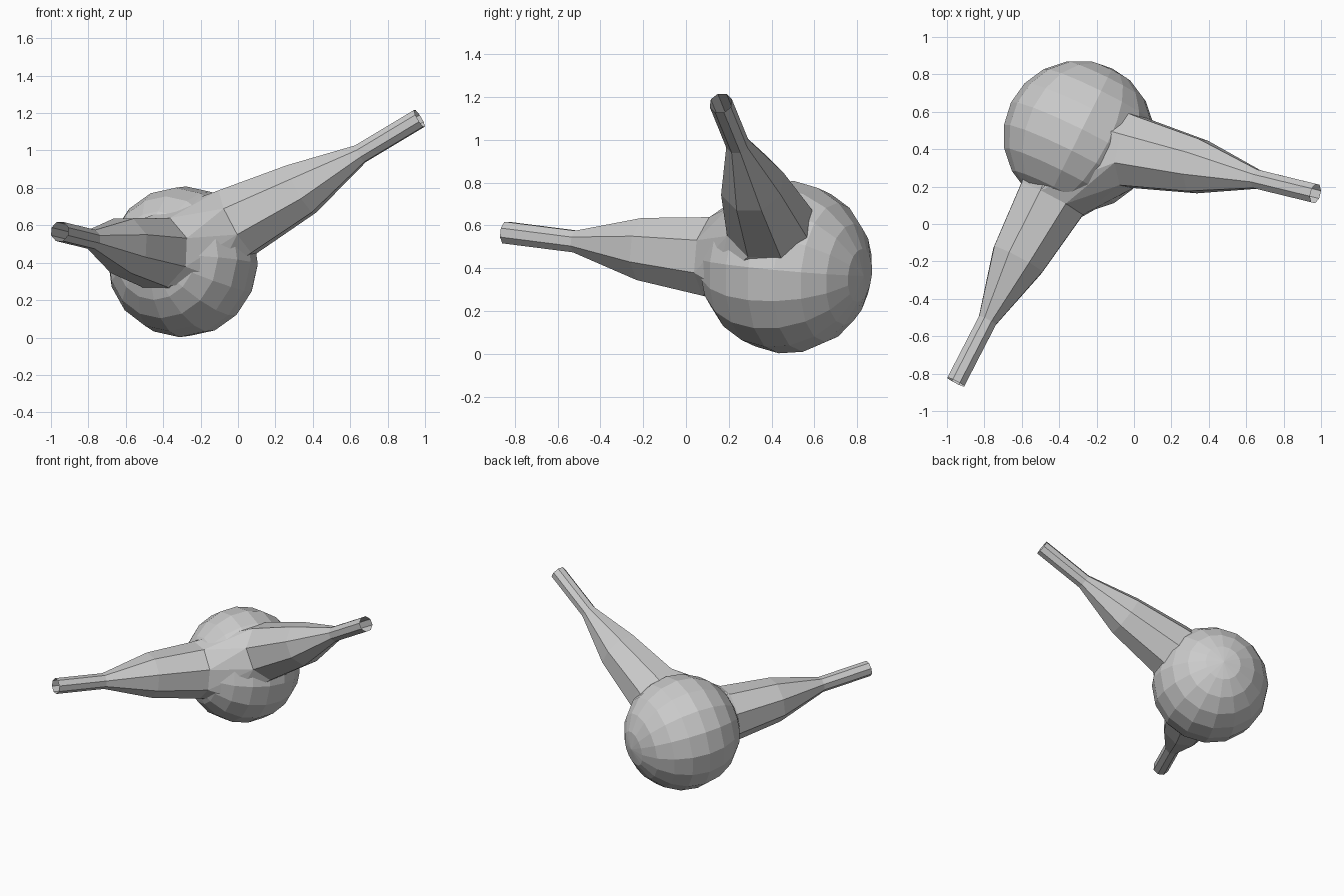
import bpy, bmesh, math
from mathutils import Vector

if "Cube" in bpy.data.objects:
    bpy.data.objects.remove(bpy.data.objects["Cube"])

UP = Vector((0, 0, 1))
SIDES = 8


def ring_points(center, axis, radius):
    side = axis.cross(UP).normalized()
    top = side.cross(axis).normalized()
    angles = [(i + 0.5) * 2 * math.pi / SIDES for i in range(SIDES)]
    return [center + radius * (side * math.cos(a) + top * math.sin(a)) for a in angles]


def finish(bm, name):
    bmesh.ops.recalc_face_normals(bm, faces=bm.faces)
    mesh = bpy.data.meshes.new(name)
    bm.to_mesh(mesh)
    bm.free()
    ob = bpy.data.objects.new(name, mesh)
    bpy.context.collection.objects.link(ob)
    return ob


def make_arm(name, stations):
    """Open-ended faceted tube; returns the ring where it leaves the body."""
    pts = [Vector(s[:3]) for s in stations]
    bm = bmesh.new()
    rings = []
    for i, s in enumerate(stations):
        axis = (pts[min(i + 1, len(pts) - 1)] - pts[max(i - 1, 0)]).normalized()
        rings.append([bm.verts.new(p) for p in ring_points(pts[i], axis, s[3])])
    for a, b in zip(rings, rings[1:]):
        for j in range(SIDES):
            k = (j + 1) % SIDES
            bm.faces.new((a[j], a[k], b[k], b[j]))
    base = [v.co.copy() for v in rings[1]]
    finish(bm, name)
    return base


# Round body, its poles lined up with the front arm
bm = bmesh.new()
bmesh.ops.create_uvsphere(bm, u_segments=16, v_segments=10, radius=0.405)
body = finish(bm, "round_body")
body.rotation_mode = 'QUATERNION'
body.rotation_quaternion = Vector((-0.44, -0.89, 0.1)).to_track_quat('Z', 'Y')
body.location = (-0.295, 0.47, 0.405)

# Two tapering arms: x, y, z, radius
front_base = make_arm("front_arm", [
    (-0.36, 0.30, 0.44, 0.235),
    (-0.44, 0.13, 0.455, 0.2),
    (-0.62, -0.19, 0.49, 0.158),
    (-0.783, -0.515, 0.525, 0.055),
    (-0.953, -0.845, 0.567, 0.055)])
side_base = make_arm("side_arm", [
    (-0.16, 0.42, 0.52, 0.235),
    (0.00, 0.385, 0.62, 0.205),
    (0.34, 0.31, 0.795, 0.155),
    (0.655, 0.24, 0.983, 0.055),
    (0.97, 0.163, 1.172, 0.055)])

# Webbed shoulder joining the two arm roots
bm = bmesh.new()
for p in front_base + side_base + [Vector((-0.12, 0.14, 0.32))]:
    bm.verts.new(p)
bmesh.ops.convex_hull(bm, input=bm.verts)
finish(bm, "shoulder_web")
